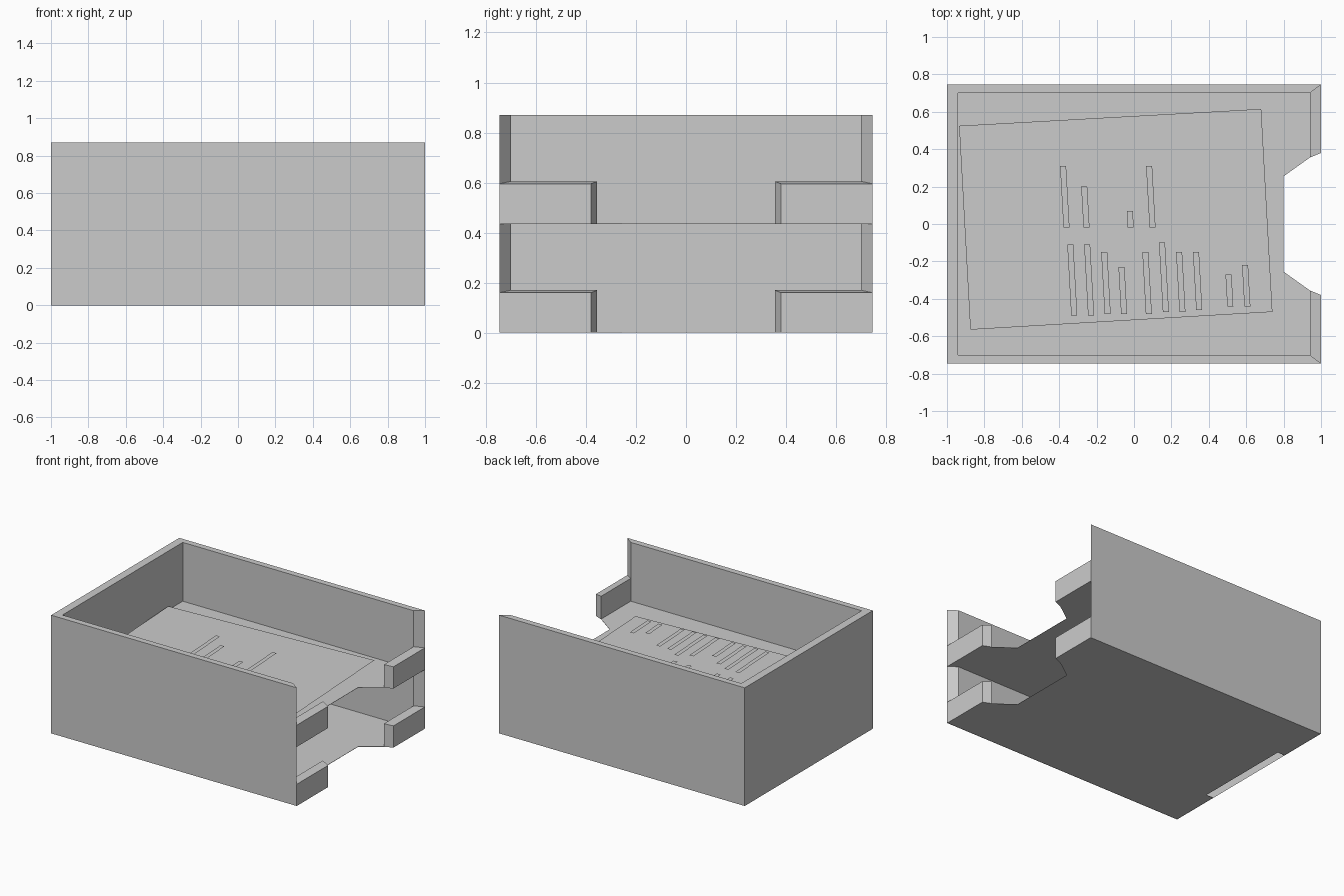
import bpy, bmesh, math

if "Cube" in bpy.data.objects:
    bpy.data.objects.remove(bpy.data.objects["Cube"])

X, Y, TIER = 1.0, 0.745, 0.435      # outer half sizes and tier height
XI, YI = 0.94, 0.70                 # inner wall faces
FLOOR = 0.002


def prism(name, outline, z0, tops, bottom=True):
    """Extrude an outline; tops is one height or one height per corner."""
    if not isinstance(tops, (list, tuple)):
        tops = [tops] * len(outline)
    bm = bmesh.new()
    lo = [bm.verts.new((x, y, z0)) for x, y in outline]
    hi = [bm.verts.new((x, y, t)) for (x, y), t in zip(outline, tops)]
    base = bm.faces.new(lo)
    bm.faces.new(hi)
    n = len(lo)
    for i in range(n):
        j = (i + 1) % n
        bm.faces.new((lo[i], lo[j], hi[j], hi[i]))
    bmesh.ops.recalc_face_normals(bm, faces=bm.faces)
    if not bottom:
        bmesh.ops.delete(bm, geom=[base], context='FACES_ONLY')
    me = bpy.data.meshes.new(name)
    bm.to_mesh(me)
    bm.free()
    ob = bpy.data.objects.new(name, me)
    bpy.context.collection.objects.link(ob)
    return ob


def sheet(name, outline, z):
    """Single flat face."""
    me = bpy.data.meshes.new(name)
    me.from_pydata([(x, y, z) for x, y in outline], [], [range(len(outline))])
    ob = bpy.data.objects.new(name, me)
    bpy.context.collection.objects.link(ob)
    return ob


# Three-sided hollow wall with mitred open ends
prism("tray_walls", [(X, -Y), (-X, -Y), (-X, Y), (X, Y),
                     (XI, YI), (-XI, YI), (-XI, -YI), (XI, -YI)],
      0, 2 * TIER, bottom=False)

for tier, label in enumerate(("lower", "upper")):
    z = tier * TIER
    # Floor with finger cut-out; the lower one also closes the wall base, bar a rear slot
    half = [(0.80, 0.255), (XI, 0.355), (XI, YI)]
    if tier == 0:
        half += [(X - 0.002, Y - 0.002), (0.002 - X, Y - 0.002),
                 (0.002 - X, 0.37), (-XI, 0.37)]
    else:
        half += [(-XI, YI)]
    outline = half + [(x, -y) for x, y in reversed(half)]
    prism(label + "_floor", outline, z, z + FLOOR)
    # Pair of retaining lips with slightly sloping tops
    for s, side in ((-1, "front"), (1, "back")):
        prism(f"{label}_{side}_lip",
              [(X, s * Y), (X, s * 0.38), (XI, s * 0.355), (XI, s * YI)],
              z, [z + 0.160, z + 0.160, z + 0.170, z + 0.170])

# Loose paper sheet lying askew just above the upper floor
zp = TIER + 0.033
sheet("paper_sheet", [(-0.935, 0.525), (-0.875, -0.565), (0.74, -0.47), (0.68, 0.615)], zp)

# Thin ruled lines above the sheet
a = math.radians(3.2)
rows = [(0.60, -0.44, -0.22), (0.51, -0.44, -0.27), (0.34, -0.46, -0.15),
        (0.25, -0.47, -0.15), (0.16, -0.47, -0.10), (0.07, -0.48, -0.15),
        (-0.06, -0.48, -0.23), (-0.15, -0.48, -0.15), (-0.24, -0.49, -0.11),
        (-0.33, -0.49, -0.11), (-0.37, -0.02, 0.31), (-0.26, -0.02, 0.20),
        (-0.02, -0.02, 0.07), (0.09, -0.02, 0.31)]
for i, (x, y0, y1) in enumerate(rows):
    w = 0.016
    pts = [(x - w, y0), (x + w, y0), (x + w, y1), (x - w, y1)]
    pts = [(px - (py - (y0 + y1) / 2) * math.tan(a), py) for px, py in pts]
    sheet(f"paper_line_{i + 1}", pts, zp + 0.012)
